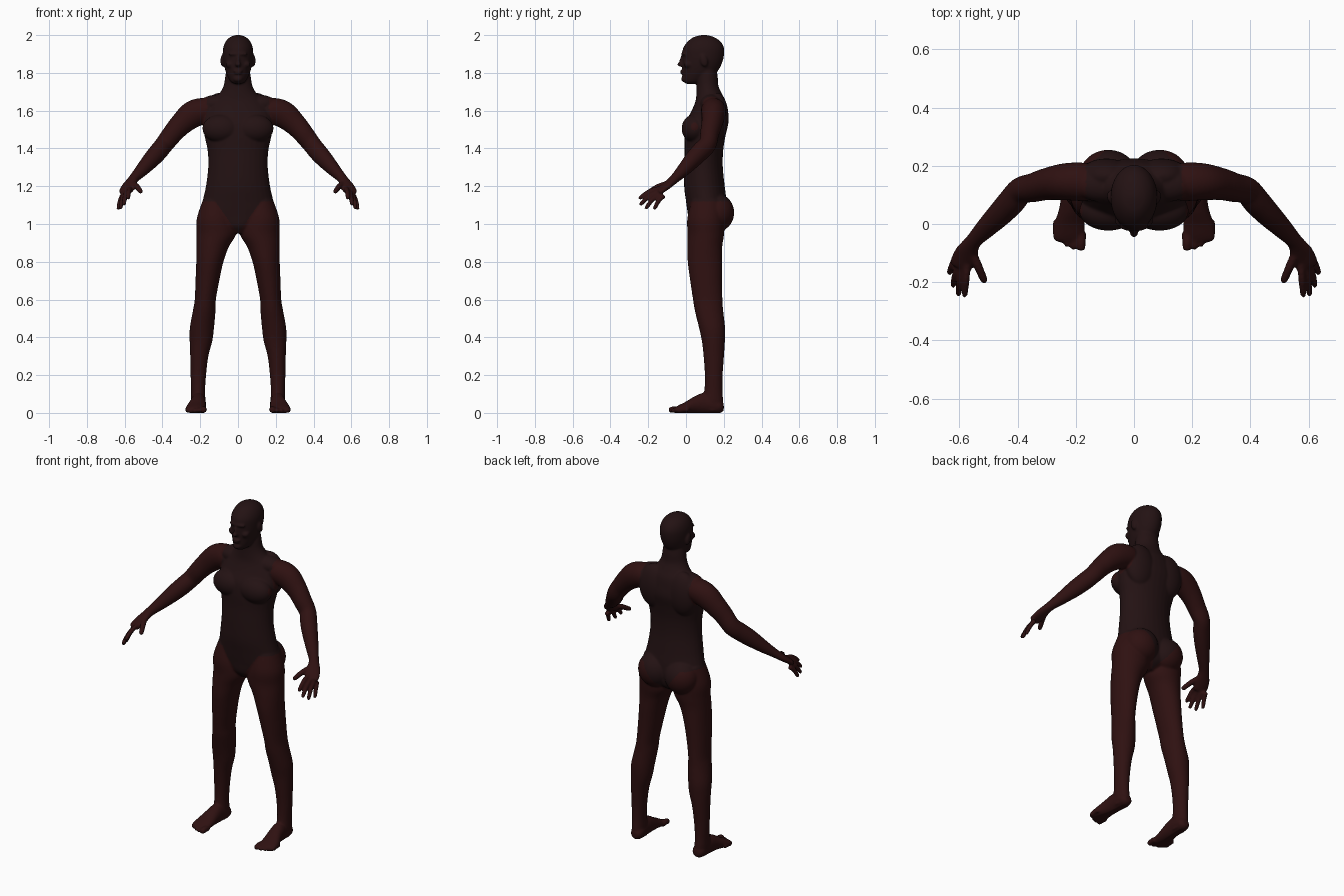
import bpy
import bmesh
import math
from mathutils import Vector, Matrix

default_cube = bpy.data.objects.get("Cube")
if default_cube:
    bpy.data.objects.remove(default_cube, do_unlink=True)

X, Y, Z = Vector((1, 0, 0)), Vector((0, 1, 0)), Vector((0, 0, 1))
SIDES = 32
bm = bmesh.new()


def catmull_rom(stations, steps=5):
    """Smoothly interpolate a list of number tuples."""
    rows = [Vector(s) for s in stations]
    rows = [rows[0]] + rows + [rows[-1]]
    result = []
    for a, b, c, d in zip(rows, rows[1:], rows[2:], rows[3:]):
        for i in range(steps):
            t = i / steps
            result.append(b + (c - a) * (t / 2)
                          + (2 * a - 5 * b + 4 * c - d) * (t * t / 2)
                          + (3 * b - a - 3 * c + d) * (t ** 3 / 2))
    return result + [rows[-1]]


def loft(stations, axes=None):
    """Closed skin over elliptic rings; each station is x, y, z, radius_u, radius_v."""
    rows = catmull_rom(stations)
    centres = [Vector(r[:3]) for r in rows]
    rings = []
    for i, row in enumerate(rows):
        if axes:
            u, v = axes
        else:
            tangent = centres[min(i + 1, len(rows) - 1)] - centres[max(i - 1, 0)]
            u = tangent.cross(Z).normalized()
            v = u.cross(tangent).normalized()
        ring = []
        for k in range(SIDES):
            angle = math.tau * k / SIDES
            ring.append(bm.verts.new(centres[i] + u * (row[3] * math.cos(angle))
                                     + v * (row[4] * math.sin(angle))))
        rings.append(ring)
    for low, high in zip(rings, rings[1:]):
        for k in range(SIDES):
            n = (k + 1) % SIDES
            bm.faces.new((low[k], low[n], high[n], high[k]))
    bm.faces.new(rings[0])
    bm.faces.new(rings[-1])


def ellipsoid(centre, radii, tilt=0):
    matrix = (Matrix.Translation(centre) @ Matrix.Rotation(tilt, 4, 'X')
              @ Matrix.Diagonal((*radii, 1)))
    bmesh.ops.create_uvsphere(bm, u_segments=32, v_segments=20, radius=1, matrix=matrix)


def digit(base, tip, radius, bend):
    """Finger or toe: a bent tapering tube with a round end."""
    base, tip = Vector(base), Vector(tip)
    middle = (base + tip) / 2 + Z * bend
    end = tip + (tip - middle).normalized() * radius * 0.1
    loft([(*base, radius, radius), (*middle, radius, radius),
          (*tip.lerp(middle, 0.15), radius * 0.85, radius * 0.85),
          (*end, radius * 0.35, radius * 0.35)])


# Leg, from hip to sole
loft([(.115, .11, 1.13, .07, .08), (.118, .105, 1.03, .1, .098),
      (.114, .105, .95, .105, .097), (.134, .1, .88, .086, .092),
      (.149, .1, .8, .072, .091), (.162, .106, .7, .063, .084),
      (.173, .115, .6, .056, .078), (.179, .122, .54, .06, .075),
      (.191, .138, .45, .064, .069), (.196, .145, .38, .06, .061),
      (.205, .147, .3, .048, .054), (.21, .147, .2, .041, .047),
      (.211, .145, .12, .037, .048), (.21, .14, .06, .038, .057),
      (.208, .14, .01, .034, .055)], (X, Y))

# Foot, from heel to ball, and its toes
loft([(.207, .2, .03, .018, .018), (.207, .175, .036, .037, .038),
      (.21, .1, .05, .04, .055), (.214, .05, .043, .044, .047),
      (.222, 0, .028, .052, .032), (.224, -.04, .018, .055, .022),
      (.224, -.06, .014, .048, .014)], (X, Z))
for x, reach, radius in ((.182, -.09, .017), (.208, -.087, .012), (.23, -.077, .012),
                         (.25, -.063, .011), (.268, -.045, .011)):
    digit((x, reach + .06, .016), (x, reach, radius * .8), radius, .004)

# Arm, from shoulder to knuckles
loft([(.13, .14, 1.6, .06, .055), (.18, .145, 1.6, .066, .068),
      (.24, .145, 1.58, .063, .072), (.3, .137, 1.53, .055, .061),
      (.345, .125, 1.48, .05, .054), (.388, .115, 1.425, .046, .05),
      (.42, .078, 1.385, .047, .05), (.46, .035, 1.34, .043, .046),
      (.51, -.015, 1.285, .035, .035), (.552, -.06, 1.24, .028, .025),
      (.575, -.1, 1.205, .04, .02), (.594, -.14, 1.174, .04, .016),
      (.598, -.15, 1.168, .03, .01)])

# Thumb and fingers
digit((.557, -.095, 1.215), (.512, -.2, 1.168), .015, .006)
for base, tip in (((.572, -.135, 1.19), (.582, -.25, 1.133)),
                  ((.59, -.14, 1.175), (.604, -.245, 1.1)),
                  ((.605, -.135, 1.16), (.622, -.215, 1.08)),
                  ((.613, -.115, 1.15), (.635, -.17, 1.077))):
    digit(base, tip, .0125, .012)

# Paired muscles: chest, shoulder blade, buttock, shoulder slope, collar
ellipsoid((.088, .045, 1.505), (.1, .068, .075))
ellipsoid((.095, .165, 1.565), (.095, .06, .13))
ellipsoid((.088, .165, 1.06), (.1, .09, .1))
ellipsoid((.105, .135, 1.635), (.1, .06, .05))
# Paired face parts: cheekbone, ear
ellipsoid((.042, .012, 1.845), (.024, .024, .02))
ellipsoid((.081, .095, 1.865), (.012, .02, .034), .25)

# Mirror everything built so far to the other side
copy = bmesh.ops.duplicate(bm, geom=bm.verts[:] + bm.edges[:] + bm.faces[:])
for element in copy["geom"]:
    if isinstance(element, bmesh.types.BMVert):
        element.co.x *= -1

# Torso and neck: height, half width, front, back
torso = [(.95, .05, .05, .15), (.99, .13, .02, .2), (1.05, .195, .01, .215),
         (1.12, .187, 0, .215), (1.2, .17, -.01, .205), (1.3, .158, -.01, .195),
         (1.39, .161, -.007, .197), (1.47, .178, -.008, .21), (1.54, .185, .0, .225),
         (1.6, .17, .03, .22), (1.65, .14, .05, .21), (1.69, .1, .055, .19),
         (1.73, .077, .056, .172), (1.78, .068, .055, .168), (1.83, .06, .06, .16)]
loft([(0, (f + b) / 2, z, w, (b - f) / 2) for z, w, f, b in torso], (X, Y))

# Head: height, half width, front, back
head = [(1.742, .02, .0, .05), (1.755, .04, -.012, .09), (1.78, .054, -.017, .13),
        (1.81, .066, -.018, .168), (1.845, .075, -.02, .188), (1.885, .08, -.02, .2),
        (1.93, .079, -.016, .202), (1.965, .066, .008, .184), (1.988, .044, .038, .152),
        (1.998, .021, .07, .12), (2.001, .006, .09, .1)]
loft([(0, (f + b) / 2, z, w, (b - f) / 2) for z, w, f, b in head], (X, Y))

# Nose, brow, lips and chin
ellipsoid((0, -.022, 1.868), (.009, .012, .03), -.25)
ellipsoid((0, -.027, 1.845), (.016, .019, .013))
ellipsoid((0, -.008, 1.9), (.052, .018, .011))
ellipsoid((0, -.018, 1.81), (.024, .014, .007))
ellipsoid((0, -.017, 1.798), (.021, .014, .007))
ellipsoid((0, -.006, 1.768), (.026, .02, .018))

# Fuse all parts into one smooth skin
bmesh.ops.recalc_face_normals(bm, faces=bm.faces[:])
source = bpy.data.meshes.new("body_parts")
bm.to_mesh(source)
bm.free()
body = bpy.data.objects.new("body", source)
bpy.context.collection.objects.link(body)
fuse = body.modifiers.new("fuse", 'REMESH')
fuse.mode = 'VOXEL'
fuse.voxel_size = .0055
soften = body.modifiers.new("soften", 'SMOOTH')
soften.factor = .5
soften.iterations = 7
graph = bpy.context.evaluated_depsgraph_get()
skin = bpy.data.meshes.new_from_object(body.evaluated_get(graph))
body.modifiers.clear()
body.data = skin
skin.name = "body_skin"
bpy.data.meshes.remove(source)

# Flat soles
for vertex in skin.vertices:
    vertex.co.z = max(vertex.co.z, 0)

# Colours: dark trunk and head, redder limbs
skin.materials.clear()
for name, colour in (("dark_brown_trunk", (.017, .006, .0065, 1)),
                     ("red_brown_limbs", (.028, .0055, .0055, 1))):
    material = bpy.data.materials.new(name)
    material.use_nodes = True
    material.diffuse_color = colour
    material.node_tree.nodes["Principled BSDF"].inputs["Base Color"].default_value = colour
    skin.materials.append(material)
for face in skin.polygons:
    x, z = abs(face.center.x), face.center.z
    is_leg = z < min(1.12, .95 + x * 1.4)
    is_arm = z < 1.72 and x > max(.165, .185 - (z - 1.5) * .2) and z > 1.2 or x > .3
    face.material_index = int(is_leg or is_arm)
    face.use_smooth = True
